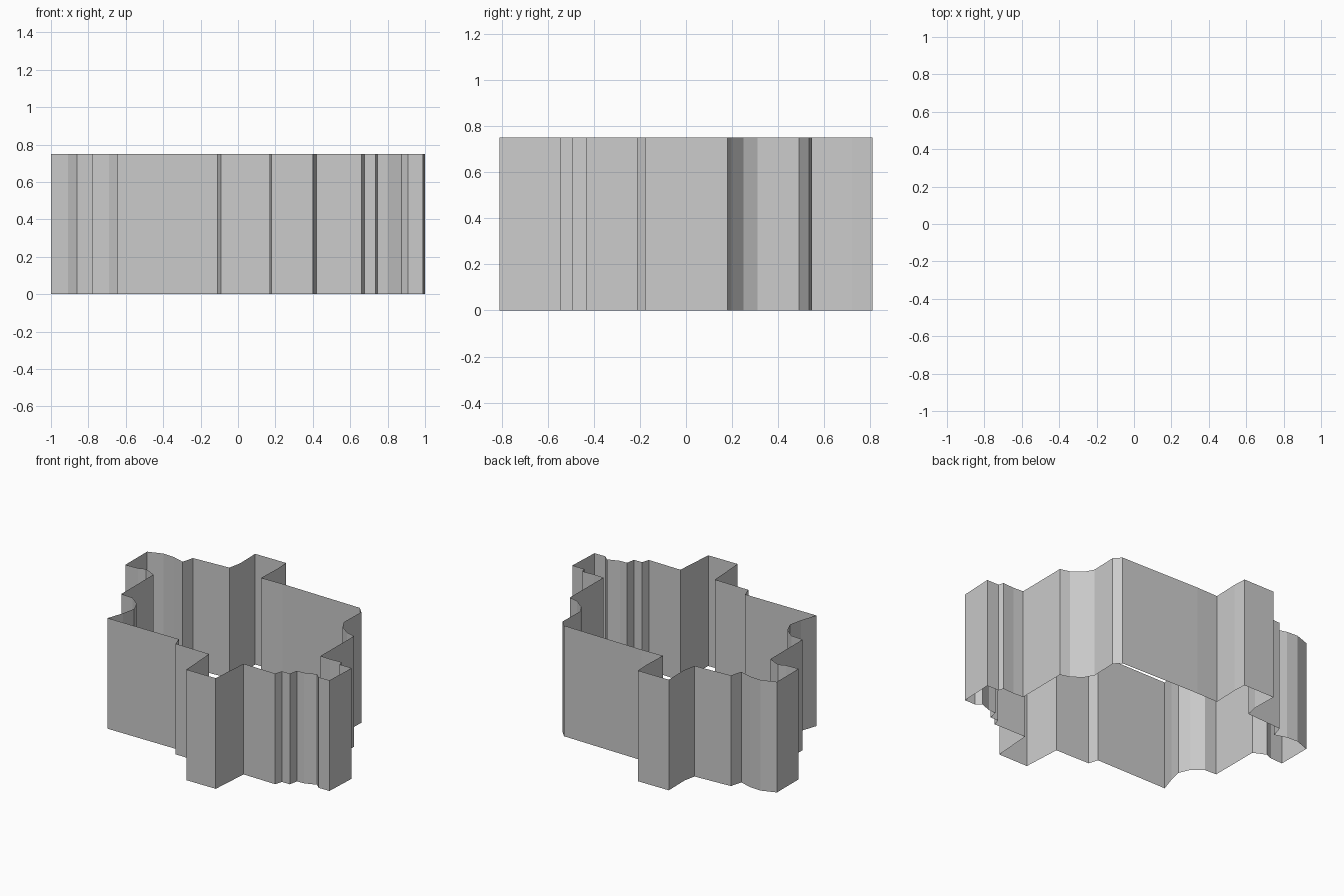
import bpy, bmesh

HEIGHT = 0.75

# Plan outline of the wall, counter-clockwise, one group per side
front = [(-0.645, -0.475), (-0.11, -0.475), (-0.09, -0.54), (0.165, -0.545),
         (0.18, -0.81), (0.40, -0.81), (0.42, -0.54), (0.66, -0.545),
         (0.675, -0.495), (0.735, -0.495), (0.747, -0.435), (0.80, -0.433),
         (0.875, -0.405), (0.91, -0.435)]
right = [(0.99, -0.435), (1.0, -0.21), (0.91, -0.21), (0.90, -0.175),
         (0.815, -0.18), (0.742, -0.175), (0.745, 0.18), (0.68, 0.197),
         (0.61, 0.25), (0.577, 0.31)]
back = [(0.582, 0.49), (0.54, 0.535), (-0.05, 0.548), (-0.208, 0.545),
        (-0.202, 0.72), (-0.207, 0.81), (-0.438, 0.81), (-0.435, 0.64),
        (-0.452, 0.555), (-0.715, 0.54), (-0.738, 0.46), (-0.82, 0.485),
        (-0.90, 0.49)]
left = [(-1.0, 0.455), (-1.0, 0.222), (-0.908, 0.226), (-0.86, 0.245),
        (-0.777, 0.205), (-0.777, -0.14), (-0.69, -0.145), (-0.62, -0.20),
        (-0.588, -0.275), (-0.608, -0.365)]

# Thin open-ended wall raised from the outline
bm = bmesh.new()
verts = [bm.verts.new((x, y, 0)) for x, y in front + right + back + left]
edges = [bm.edges.new((a, b)) for a, b in zip(verts, verts[1:] + verts[:1])]
ext = bmesh.ops.extrude_edge_only(bm, edges=edges)
top = [g for g in ext["geom"] if isinstance(g, bmesh.types.BMVert)]
bmesh.ops.translate(bm, verts=top, vec=(0, 0, HEIGHT))

# Face the wall outward
bm.normal_update()
area = sum(f.normal.dot(f.calc_center_median().xy.to_3d()) * f.calc_area() for f in bm.faces)
if area < 0:
    bmesh.ops.reverse_faces(bm, faces=bm.faces[:])

mesh = bpy.data.meshes.new("outer_wall")
bm.to_mesh(mesh)
bm.free()
wall = bpy.data.objects.new("outer_wall", mesh)
bpy.context.collection.objects.link(wall)
